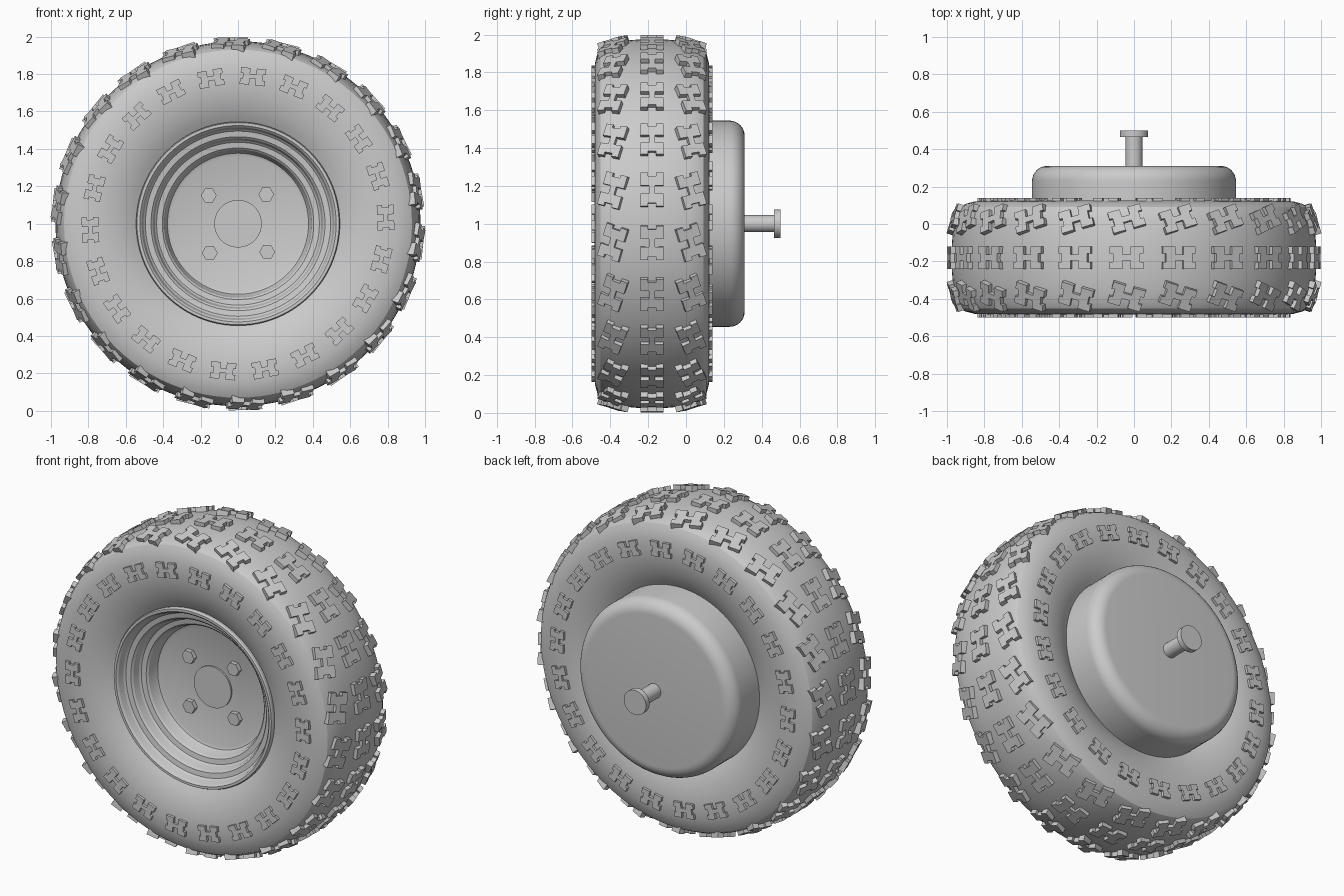
import bpy, bmesh, math
from mathutils import Matrix, Vector

cube = bpy.data.objects.get("Cube")
if cube:
    bpy.data.objects.remove(cube)

MID = -0.18      # y of the tyre's middle plane
COUNT = 22       # tread blocks per row

grey = bpy.data.materials.new("plain grey")
grey.use_nodes = True
colour = (0.6, 0.6, 0.6, 1)
grey.diffuse_color = colour
grey.node_tree.nodes["Principled BSDF"].inputs["Base Color"].default_value = colour


def finish(name, bm, smooth=True):
    bmesh.ops.recalc_face_normals(bm, faces=bm.faces)
    mesh = bpy.data.meshes.new(name)
    bm.to_mesh(mesh)
    bm.free()
    mesh.materials.append(grey)
    obj = bpy.data.objects.new(name, mesh)
    bpy.context.collection.objects.link(obj)
    if smooth:
        bpy.ops.object.select_all(action="DESELECT")
        obj.select_set(True)
        bpy.context.view_layer.objects.active = obj
        bpy.ops.object.shade_smooth_by_angle(angle=math.radians(28))
    return obj


def lathe(name, profile, steps=96, centre=(0, 0, 1), smooth=True):
    """Spin (radius, y) points around the wheel axis."""
    bm = bmesh.new()
    verts = [bm.verts.new((r, y, 0)) for r, y in profile]
    edges = [bm.edges.new(pair) for pair in zip(verts, verts[1:])]
    bmesh.ops.spin(bm, geom=verts + edges, cent=(0, 0, 0), axis=(0, 1, 0),
                   angle=math.tau, steps=steps, use_duplicate=False)
    bmesh.ops.remove_doubles(bm, verts=bm.verts, dist=0.0005)
    bmesh.ops.translate(bm, verts=bm.verts, vec=centre)
    return finish(name, bm, smooth)


# Tyre: half section mirrored about the middle plane
half = [(0.976, 0), (0.974, 0.07), (0.968, 0.14), (0.957, 0.2), (0.945, 0.245),
        (0.93, 0.272), (0.9, 0.288), (0.85, 0.301), (0.79, 0.305), (0.73, 0.302),
        (0.67, 0.291), (0.62, 0.275), (0.58, 0.258), (0.54, 0.235)]
section = [(r, MID - w) for r, w in reversed(half)] + [(r, MID + w) for r, w in half[1:]]
lathe("tyre", section)

# Stepped rim with recessed hub disc
lathe("rim", [(0.54, -0.36), (0.545, -0.435), (0.54, -0.445), (0.525, -0.445),
              (0.515, -0.435), (0.505, -0.40), (0.495, -0.39), (0.465, -0.385),
              (0.455, -0.375), (0.445, -0.335), (0.435, -0.325), (0.405, -0.32),
              (0.395, -0.31), (0.385, -0.265), (0.377, -0.247), (0.36, -0.24),
              (0, -0.24)])
lathe("hub_cap", [(0.127, -0.235), (0.127, -0.25), (0, -0.25)], 48)

# Hexagonal wheel nuts
for i in range(4):
    a = math.radians(46 + 90 * i)
    lathe(f"wheel_nut_{i + 1}", [(0.042, -0.235), (0.042, -0.268), (0, -0.268)], 6,
          (0.217 * math.cos(a), 0, 1 + 0.217 * math.sin(a)), False)

# Brake drum with rounded rear edge
corner = [(0.465 + 0.08 * math.cos(t), 0.23 + 0.08 * math.sin(t))
          for t in [math.pi / 2 * k / 8 for k in range(9)]]
lathe("drum", [(0.545, 0.0)] + corner + [(0, 0.31)])

# Axle stub with flanged end
lathe("axle", [(0.045, 0.3), (0.045, 0.465), (0.076, 0.465), (0.076, 0.5), (0, 0.5)], 32)

# H-shaped block outline from one quarter
quarter = [(0.022, 0.016), (0.022, 0.06), (0.09, 0.06), (0.09, 0.022), (0.072, 0.022)]
right = quarter + [(t, -s) for t, s in reversed(quarter)]
outline = right + [(-t, -s) for t, s in right]


def block_row(name, offset, radius, lean, twist, phase, scale=1.0, depth=0.045):
    """Ring of blocks; radius and offset locate the block tops."""
    bm = bmesh.new()
    axis = Vector((0, 1, 0))
    for k in range(COUNT):
        a = math.radians(phase) + math.tau * k / COUNT
        out = Vector((math.sin(a), 0, math.cos(a)))
        along = Vector((math.cos(a), 0, -math.sin(a)))
        normal = out * math.cos(lean) + axis * math.sin(lean)
        side = axis * math.cos(lean) - out * math.sin(lean)
        place = Matrix((along, side, normal)).transposed().to_4x4()
        place.translation = out * radius + Vector((0, MID + offset, 1))
        place = place @ Matrix.Rotation(twist, 4, "Z")
        top = [bm.verts.new(place @ Vector((t * scale, s * scale, 0))) for t, s in outline]
        low = [bm.verts.new(place @ Vector((t * scale, s * scale, -depth))) for t, s in outline]
        bm.faces.new(top)
        bm.faces.new(low[::-1])
        for i in range(len(top)):
            j = (i + 1) % len(top)
            bm.faces.new((top[i], low[i], low[j], top[j]))
    finish(name, bm, False)


block_row("tread_blocks_middle", 0, 0.996, 0, 0, -2.3)
for word, s in (("front", -1), ("back", 1)):
    block_row(f"tread_blocks_{word}", s * 0.21, 0.976, s * math.radians(17),
              s * math.radians(17), -2.3)
    block_row(f"sidewall_blocks_{word}", s * 0.319, 0.79, s * math.pi / 2, 0, 5.8, 0.75, 0.03)
